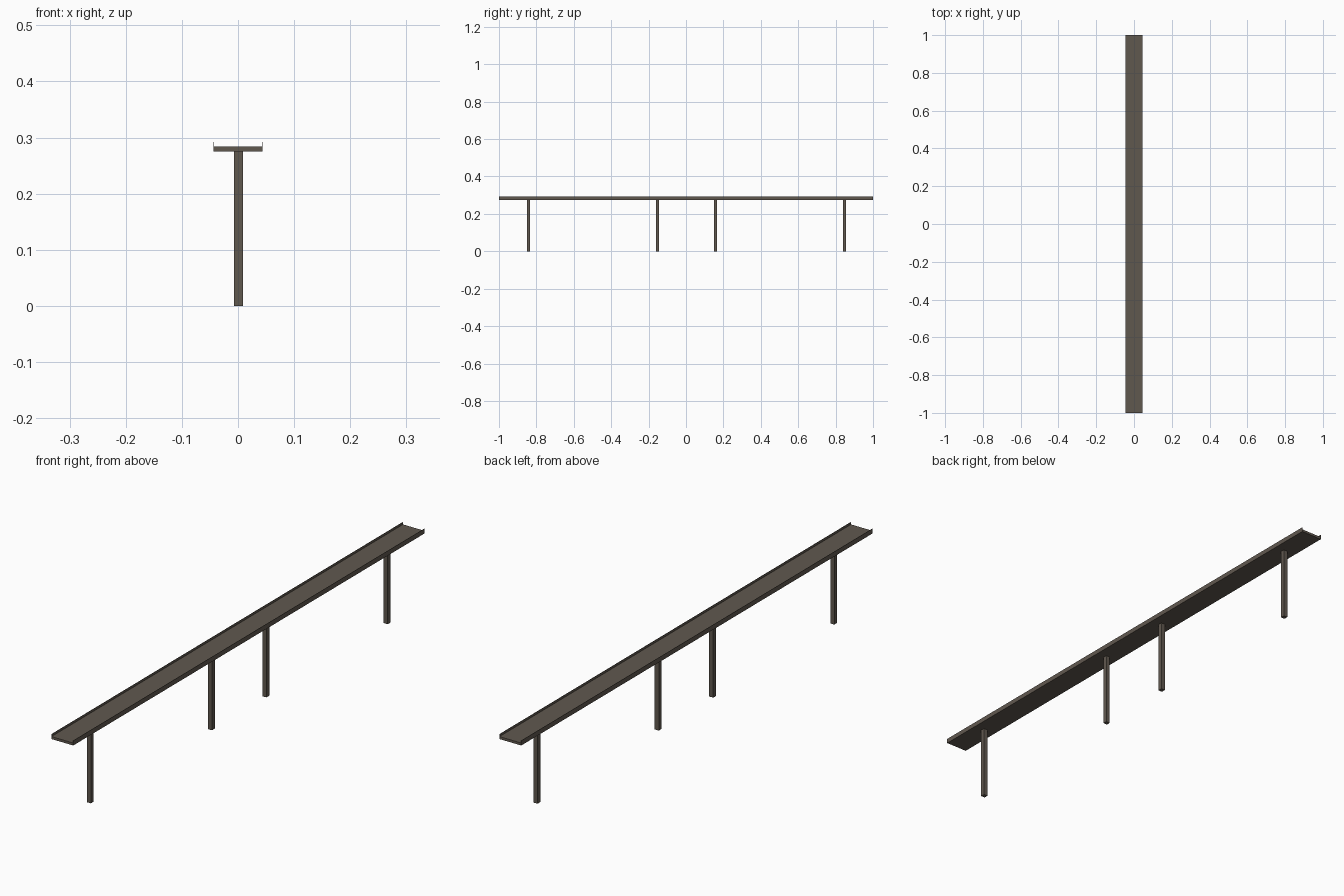
import bpy

if "Cube" in bpy.data.objects:
    bpy.data.objects.remove(bpy.data.objects["Cube"])

concrete = bpy.data.materials.new("weathered brown concrete")
concrete.diffuse_color = (0.118, 0.098, 0.078, 1)
concrete.use_nodes = True
concrete.node_tree.nodes["Principled BSDF"].inputs["Base Color"].default_value = concrete.diffuse_color


def box(name, x, y, z):
    """Box spanning the given (min, max) ranges."""
    bpy.ops.mesh.primitive_cube_add(
        size=1, location=[(r[0] + r[1]) / 2 for r in (x, y, z)])
    ob = bpy.context.object
    ob.name = name
    ob.scale = [r[1] - r[0] for r in (x, y, z)]
    bpy.ops.object.transform_apply(location=False, rotation=False, scale=True)
    ob.data.materials.append(concrete)
    return ob


HALF_W = 0.0437
DECK_LOW, DECK_TOP, RAIL_TOP = 0.275, 0.284, 0.2925

# Long flat deck
box("deck", (-HALF_W, HALF_W), (-1, 1), (DECK_LOW, DECK_TOP))

# Thin upright parapets along both long edges
for name, s in (("left_parapet", -1), ("right_parapet", 1)):
    x = sorted((s * HALF_W, s * (HALF_W - 0.001)))
    box(name, x, (-1, 1), (DECK_TOP, RAIL_TOP))

# Square pillars in two pairs
for i, y in enumerate((-0.842, -0.153, 0.157, 0.847)):
    box(f"pillar_{i + 1}", (-0.007, 0.009), (y - 0.008, y + 0.008), (0, DECK_LOW))
